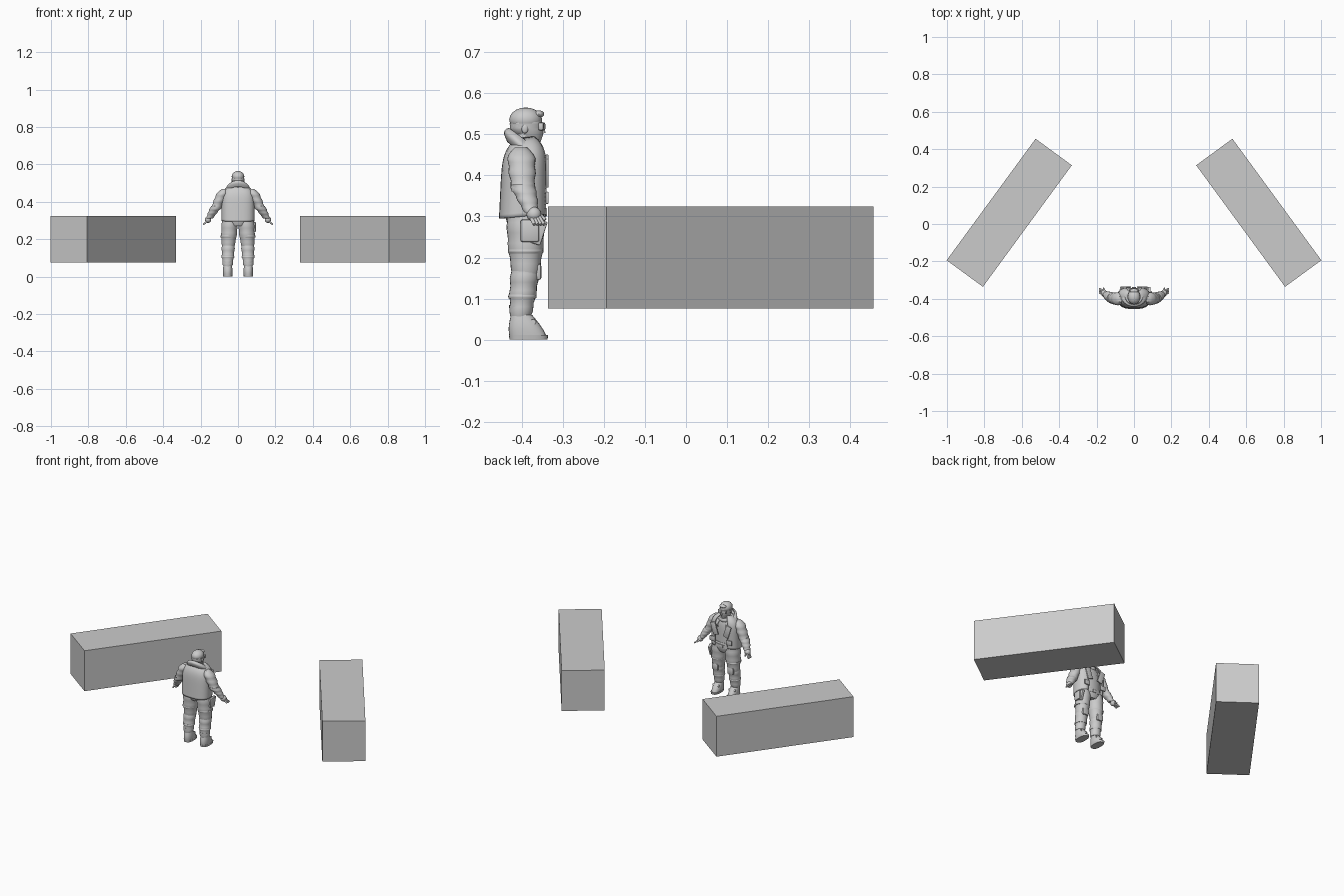
import bpy, bmesh, math
from mathutils import Vector, Matrix

cube = bpy.data.objects.get("Cube")
if cube:
    bpy.data.objects.remove(cube, do_unlink=True)

SPINE = -.39  # the figure stands on this y and looks towards +y
GREY = (.6, .6, .6, 1)

grey = bpy.data.materials.new("plain grey")
grey.use_nodes = True
grey.diffuse_color = GREY
grey.node_tree.nodes["Principled BSDF"].inputs["Base Color"].default_value = GREY


def at(side, up, forward=0):
    """A point given by its distance sideways, height and distance before the spine."""
    return Vector((side, SPINE + forward, up))


def finish(name, bm, smooth=True, mirror=False, thickness=0):
    """Turn a bmesh into a named object with its modifiers."""
    bmesh.ops.recalc_face_normals(bm, faces=bm.faces)
    mesh = bpy.data.meshes.new(name)
    bm.to_mesh(mesh)
    bm.free()
    mesh.materials.append(grey)
    part = bpy.data.objects.new(name, mesh)
    bpy.context.collection.objects.link(part)
    if thickness:
        solid = part.modifiers.new("thickness", 'SOLIDIFY')
        solid.thickness = thickness
        solid.offset = 0
    if mirror:
        part.modifiers.new("mirror", 'MIRROR')
    if smooth:
        bpy.ops.object.select_all(action='DESELECT')
        part.select_set(True)
        bpy.context.view_layer.objects.active = part
        bpy.ops.object.shade_smooth_by_angle(angle=math.radians(40))


def trunk(name, low, high, low_size, high_size, swell=0, folds=0, dome=0,
          gap=0, tilt=0, boxy=2, steps=12, sides=24, **options):
    """Stack level ovals from low to high.

    swell widens the middle, folds ripples the cloth, dome closes the top,
    gap is the half angle left open in front, tilt slopes the ovals."""
    bm = bmesh.new()
    opening = math.radians(gap)
    columns = sides + 1 if gap else sides
    rows = []
    for step in range(steps + 1):
        t = step / steps
        scale = 1 + swell * math.sin(math.pi * t) + folds * math.sin(3 * math.tau * t)
        scale -= dome * t ** 8
        centre = low.lerp(high, t)
        size = Vector(low_size).lerp(Vector(high_size), t) * scale
        row = []
        for column in range(columns):
            angle = math.pi / 2 + opening + (math.tau - 2 * opening) * column / sides
            c, s = math.cos(angle), math.sin(angle)
            dx = size.x * math.copysign(abs(c) ** (2 / boxy), c)
            dy = size.y * math.copysign(abs(s) ** (2 / boxy), s)
            row.append(bm.verts.new(centre + Vector((dx, dy, tilt * dy))))
        rows.append(row)
    for lower, upper in zip(rows, rows[1:]):
        for i in range(sides):
            j = (i + 1) % columns
            bm.faces.new((lower[i], lower[j], upper[j], upper[i]))
    if not gap:
        bm.faces.new(rows[0])
        bm.faces.new(rows[-1])
    finish(name, bm, **options)


def rod(name, start, end, start_radius, end_radius, **options):
    """Tapered rod between two points."""
    bm = bmesh.new()
    line = end - start
    bmesh.ops.create_cone(bm, cap_ends=True, segments=10, radius1=start_radius,
                          radius2=end_radius, depth=line.length)
    turn = line.to_track_quat('Z', 'Y').to_matrix().to_4x4()
    bm.transform(Matrix.Translation((start + end) / 2) @ turn)
    finish(name, bm, **options)


def ball(name, centre, size, **options):
    bm = bmesh.new()
    bmesh.ops.create_uvsphere(bm, u_segments=16, v_segments=10, radius=1)
    bm.transform(Matrix.Translation(centre) @ Matrix.Diagonal((*size, 1)))
    finish(name, bm, **options)


def block(name, centre, size, turn=0, axis='Z', bevel=0, **options):
    bm = bmesh.new()
    bmesh.ops.create_cube(bm, size=1)
    bm.transform(Matrix.Diagonal((*size, 1)))
    if bevel:
        bmesh.ops.bevel(bm, geom=bm.edges[:], offset=bevel, segments=2,
                        affect='EDGES', profile=.5)
    bm.transform(Matrix.Translation(centre) @ Matrix.Rotation(math.radians(turn), 4, axis))
    finish(name, bm, **options)


# Two long slanting blocks
block("long_blocks", Vector((-.667, .06, .2)), (.805, .24, .248), turn=53.8,
      smooth=False, mirror=True)

# Trousers, belt and knee pads
trunk("trouser_thighs", at(.052, .16), at(.043, .31), (.033, .033), (.042, .045),
      swell=.12, folds=.03, mirror=True)
trunk("trouser_shins", at(.055, .06, -.012), at(.052, .18), (.026, .026), (.034, .034),
      swell=.1, folds=.05, mirror=True)
trunk("hips", at(0, .27), at(0, .33), (.05, .04), (.08, .045), swell=.15)
trunk("belt", at(0, .3), at(0, .32), (.083, .05), (.081, .05), steps=2)
block("belt_buckle", at(0, .31, .048), (.024, .008, .02), bevel=.002)
block("knee_pads", at(.052, .165, .03), (.04, .016, .04), bevel=.006, mirror=True)
trunk("shin_straps", at(.054, .1, -.008), at(.054, .11, -.008), (.033, .033), (.033, .033),
      swell=.05, steps=4, mirror=True)
trunk("thigh_straps", at(.051, .21), at(.051, .22), (.041, .041), (.042, .042),
      swell=.05, steps=4, mirror=True)

# Boots
trunk("boot_soles", at(.055, 0, .007), at(.055, .012, .007), (.024, .046), (.026, .048),
      boxy=2.6, steps=2, mirror=True)
trunk("boot_feet", at(.055, .01, .005), at(.055, .06, -.01), (.025, .045), (.022, .026),
      swell=.08, boxy=2.3, mirror=True)
trunk("boot_cuffs", at(.055, .055, -.012), at(.055, .085, -.012), (.022, .025), (.027, .028),
      swell=.04, steps=5, mirror=True)
rod("boot_straps", at(.033, .043, .018), at(.077, .043, .018), .007, .007, mirror=True)

# Shirt, scarf and open jacket
trunk("shirt", at(0, .3), at(0, .48), (.07, .043), (.075, .043), dome=.5)
trunk("scarf", at(0, .46), at(0, .485, .003), (.037, .033), (.034, .033),
      swell=.15, tilt=-.3)
trunk("jacket", at(0, .3, -.006), at(0, .49), (.085, .056), (.086, .053),
      dome=.6, gap=24, tilt=.1, boxy=2.7, steps=20, thickness=.006)
trunk("collar", at(0, .45), at(0, .483), (.056, .042), (.047, .04),
      swell=.22, gap=26, tilt=-.75, thickness=.005)
block("lapels", at(.044, .41, .052), (.034, .007, .075), turn=18, axis='Y',
      bevel=.002, mirror=True)
block("jacket_pockets", at(.056, .345, .052), (.036, .008, .03), bevel=.003, mirror=True)

# Hip pouch with its hanging flap
block("hip_pouch", at(.085, .265, .01), (.022, .046, .055), bevel=.006)
block("pouch_flap", at(.082, .262, .03), (.014, .03, .06), turn=-18, axis='X', bevel=.003)

# Sleeves
trunk("upper_sleeves", at(.12, .36, -.006), at(.074, .468, -.012), (.027, .028), (.033, .037),
      folds=.05, dome=.6, mirror=True)
trunk("lower_sleeves", at(.153, .31, .014), at(.115, .378, -.008), (.017, .017), (.029, .029),
      swell=.1, folds=.05, mirror=True)

# Hands
ball("palms", at(.16, .305, .02), (.017, .018, .018), mirror=True)
for finger in range(4):
    knuckle = at(.163, .3, .013 + finger * .006)
    tip = at(.184, .28, .021 + finger * .008)
    rod("fingers_" + "abcd"[finger], knuckle, tip, .006, .004, mirror=True)
rod("thumbs", at(.155, .308, .028), at(.163, .292, .048), .006, .004, mirror=True)

# Head and hair
trunk("neck", at(0, .455, -.006), at(0, .5, -.003), (.026, .027), (.024, .027), steps=3)
trunk("jaw", at(0, .475, .014), at(0, .53, .003), (.015, .02), (.031, .038), swell=.18)
ball("skull", at(0, .524, .002), (.032, .039, .039))
ball("hair", at(0, .535), (.034, .04, .03))
ball("hair_back", at(0, .52, -.008), (.032, .03, .027))
ball("fringe", at(0, .549, .032), (.022, .013, .009))
rod("nose", at(0, .515, .04), at(0, .502, .043), .003, .006)
ball("ears", at(.032, .513, -.002), (.004, .008, .011), mirror=True)

# Goggles
trunk("goggle_band", at(0, .514, .002), at(0, .526, .002), (.034, .04), (.035, .041), steps=2)
block("goggle_lenses", at(.0135, .519, .039), (.026, .014, .019), turn=-12,
      bevel=.004, mirror=True)
